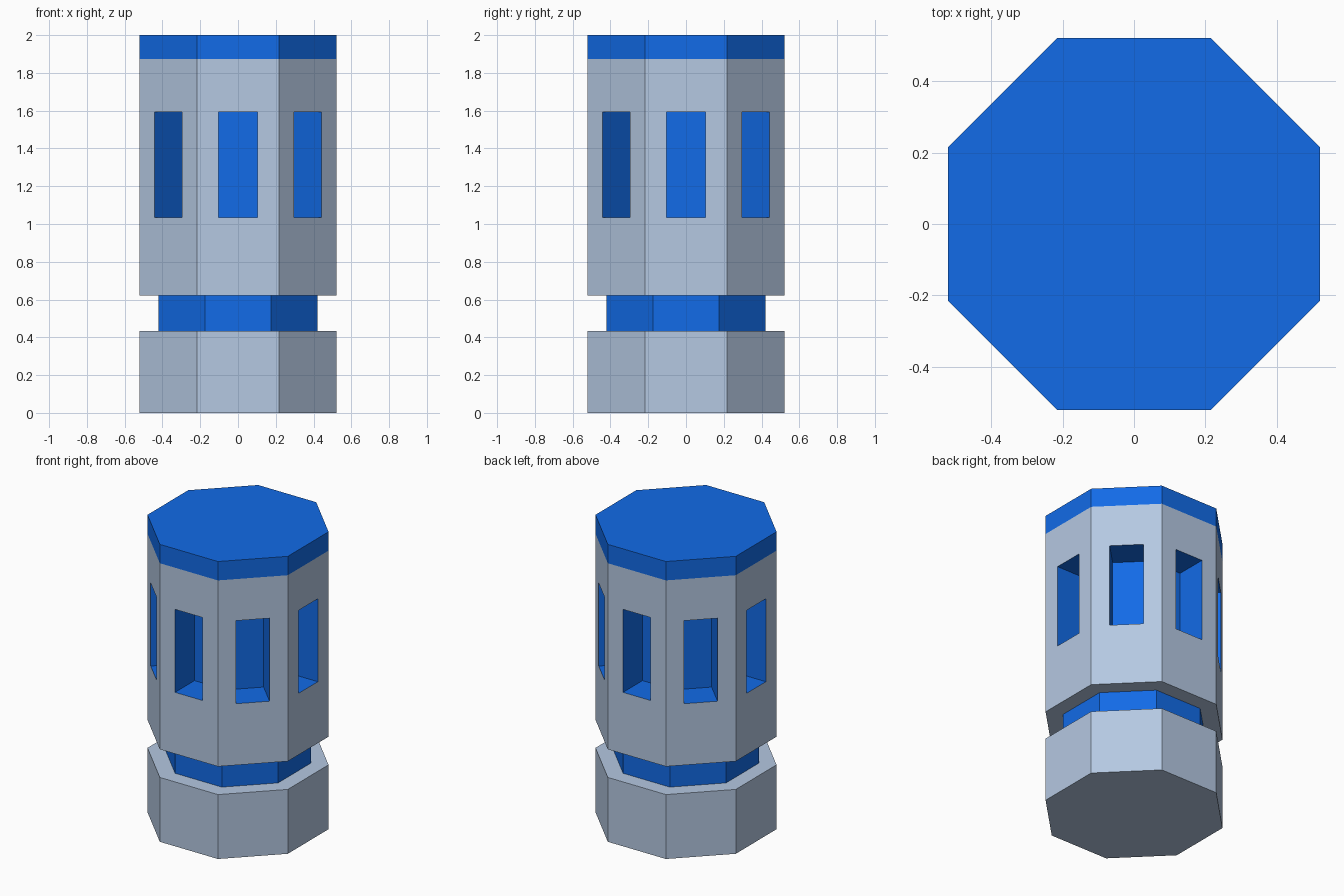
import bpy, bmesh
from math import cos, pi, copysign
from mathutils import Matrix, Vector

cube = bpy.data.objects.get("Cube")
if cube:
    bpy.data.objects.remove(cube, do_unlink=True)

SIDES = 8
APOTHEM = 0.522
WINDOW_HALF_WIDTH, WINDOW_DEPTH = 0.103, 0.207
WINDOW_BOTTOM, WINDOW_TOP = 1.035, 1.593


def make_material(name, rgb):
    mat = bpy.data.materials.new(name)
    mat.use_nodes = True
    color = (*rgb, 1)
    mat.diffuse_color = color
    mat.node_tree.nodes["Principled BSDF"].inputs["Base Color"].default_value = color
    return mat


grey = make_material("pale blue grey", (0.46, 0.58, 0.76))
blue = make_material("bright blue", (0.006, 0.147, 0.80))


def octagon_mesh(apothem, bottom, top):
    """Closed octagonal prism with a flat side facing the front."""
    bm = bmesh.new()
    radius = apothem / cos(pi / SIDES)
    place = Matrix.Translation((0, 0, (bottom + top) / 2)) @ Matrix.Rotation(pi / SIDES, 4, "Z")
    bmesh.ops.create_cone(bm, cap_ends=True, segments=SIDES, radius1=radius,
                          radius2=radius, depth=top - bottom, matrix=place)
    bm.normal_update()
    return bm


def finish(bm, name, *materials):
    mesh = bpy.data.meshes.new(name)
    bm.to_mesh(mesh)
    bm.free()
    for mat in materials:
        mesh.materials.append(mat)
    obj = bpy.data.objects.new(name, mesh)
    bpy.context.collection.objects.link(obj)
    return obj


def cut_windows(bm, middle):
    """Sink one rectangular recess into every upright side."""
    sides = [f for f in bm.faces if abs(f.normal.z) < 0.5]
    bmesh.ops.inset_individual(bm, faces=sides, thickness=0.05)
    for face in sides:
        normal = face.normal.copy()
        along = normal.cross(Vector((0, 0, 1)))
        for v in face.verts:
            z = WINDOW_TOP if v.co.z > middle else WINDOW_BOTTOM
            v.co = normal * APOTHEM + along * copysign(WINDOW_HALF_WIDTH, v.co.dot(along))
            v.co.z = z
    bm.normal_update()
    # push the panes inward, leaving walls around each one
    panes = bmesh.ops.extrude_discrete_faces(bm, faces=sides)["faces"]
    for pane in panes:
        pane.normal_update()
        shift = -pane.normal * WINDOW_DEPTH
        for v in pane.verts:
            v.co += shift
    bm.normal_update()
    # everything inside the recesses is blue
    for face in bm.faces:
        c = face.calc_center_median()
        inside = c.xy.length < APOTHEM - 0.02
        if inside and WINDOW_BOTTOM - 0.01 < c.z < WINDOW_TOP + 0.01:
            face.material_index = 1
        else:
            face.material_index = 0


# Base, recessed neck and top cap
finish(octagon_mesh(APOTHEM, 0, 0.433), "base", grey)
finish(octagon_mesh(0.42, 0.40, 0.65), "neck", blue)
finish(octagon_mesh(APOTHEM, 1.873, 2), "cap", blue)

# Main body with a window recess on each side
body = octagon_mesh(APOTHEM, 0.622, 1.873)
cut_windows(body, 1.25)
finish(body, "body", grey, blue)
